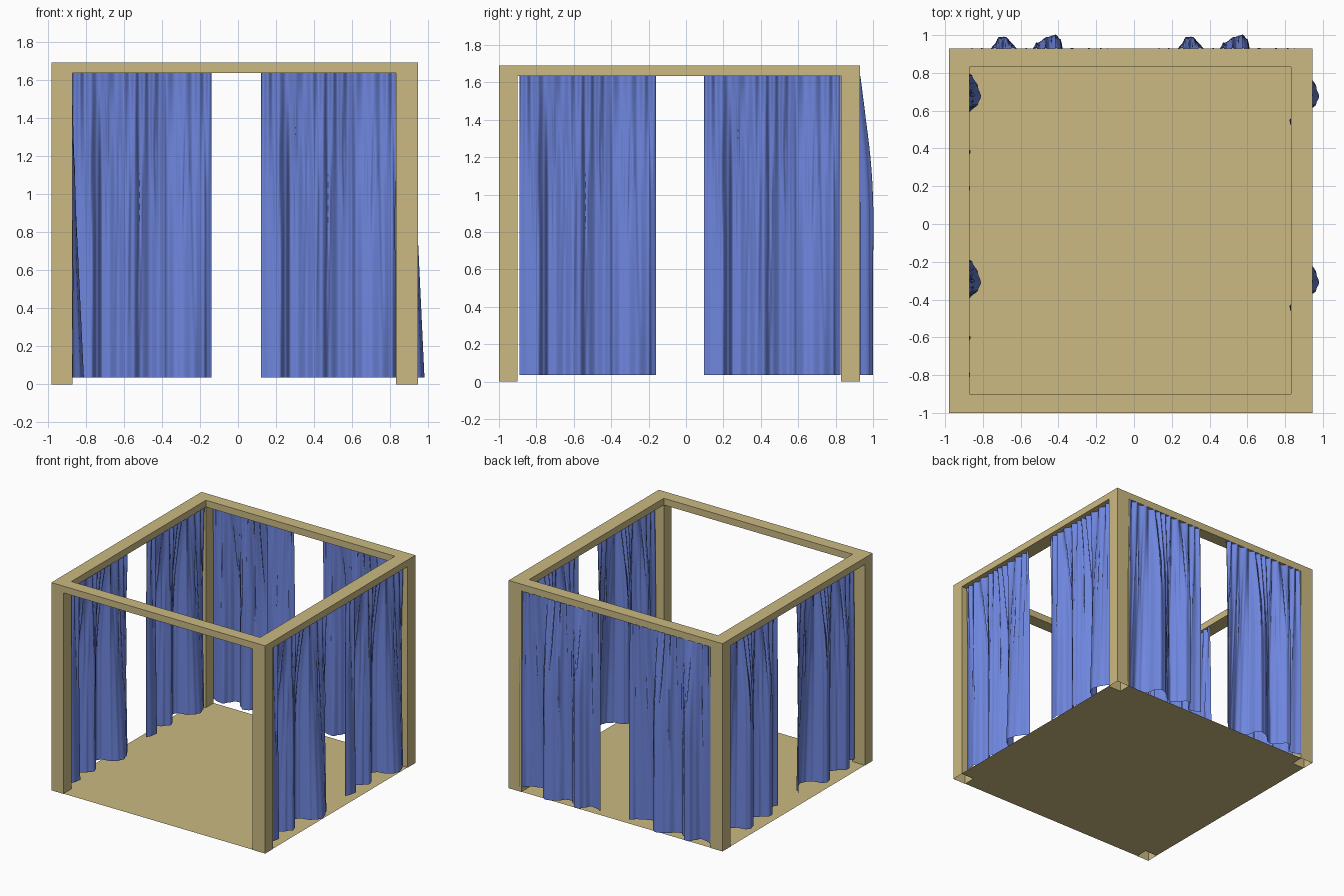
import bpy
import bmesh
import math
import random

cube = bpy.data.objects.get("Cube")
if cube:
    bpy.data.objects.remove(cube, do_unlink=True)


def material(name, rgb):
    mat = bpy.data.materials.new(name)
    mat.use_nodes = True
    mat.diffuse_color = (*rgb, 1)
    mat.node_tree.nodes["Principled BSDF"].inputs["Base Color"].default_value = (*rgb, 1)
    return mat


TAN = material("tan wood", (0.60, 0.49, 0.225))
BLUE = material("blue cloth", (0.155, 0.235, 0.72))


def add_object(name, bm, mat):
    mesh = bpy.data.meshes.new(name)
    bm.to_mesh(mesh)
    bm.free()
    mesh.materials.append(mat)
    obj = bpy.data.objects.new(name, mesh)
    bpy.context.collection.objects.link(obj)
    return obj


def box(name, x, y, z, open_bottom=False):
    bm = bmesh.new()
    bmesh.ops.create_cube(bm, size=1)
    for v in bm.verts:
        v.co = [r[0] if c < 0 else r[1] for c, r in zip(v.co, (x, y, z))]
    if open_bottom:
        bm.normal_update()
        bmesh.ops.delete(bm, geom=[f for f in bm.faces if f.normal.z < -0.9],
                         context='FACES_ONLY')
    return add_object(name, bm, TAN)


# Frame: four posts with open feet, four beams
XS = (-0.98, -0.87, 0.83, 0.945)
YS = (-1.0, -0.90, 0.83, 0.93)
TOP, UNDER = 1.69, 1.635
for sx, x in (("right", XS[:2]), ("left", XS[2:])):
    for sy, y in (("front", YS[:2]), ("back", YS[2:])):
        box(f"{sy}_{sx}_post", x, y, (0, TOP), open_bottom=True)
    box(f"{sx}_beam", x, YS[1:3], (UNDER, TOP))
for sy, y in (("front", YS[:2]), ("back", YS[2:])):
    box(f"{sy}_beam", XS[1:3], y, (UNDER, TOP))

# Floor sheet with the post corners left out
bm = bmesh.new()
grid = [[bm.verts.new((x, y, 0.002)) for y in YS] for x in XS]
for i in range(3):
    for j in range(3):
        if i == 1 or j == 1:
            bm.faces.new((grid[i][j], grid[i + 1][j], grid[i + 1][j + 1], grid[i][j + 1]))
add_object("floor", bm, TAN)

# Curtain folds: depth along the hem, positive and negative sides
WIDTH, HEM, RAIL = 0.73, 0.035, 1.635
FOLDS = [(0, 0.01), (0.05, -0.01), (0.10, -0.018), (0.13, 0.03), (0.155, 0.07),
         (0.19, 0.07), (0.24, 0.015), (0.28, -0.018), (0.32, -0.005), (0.36, 0.04),
         (0.41, 0.07), (0.45, 0.08), (0.48, 0.06), (0.50, -0.02), (0.54, -0.06),
         (0.58, -0.075), (0.63, -0.06), (0.69, -0.03), (0.71, 0.0), (0.73, 0.012)]
random.seed(4)
# Each wrinkle: position, drift, width, depth, lowest and highest reach down the cloth
WRINKLES = [(random.uniform(0.02, 0.71), random.uniform(-0.03, 0.03),
             random.uniform(0.006, 0.013), random.choice((-1, 1)) * random.uniform(0.006, 0.012),
             random.uniform(0, 0.25), random.uniform(0.3, 0.95)) for _ in range(26)]


def fold(u):
    for (a, da), (b, db) in zip(FOLDS, FOLDS[1:]):
        if u <= b:
            s = (u - a) / (b - a)
            return da + (db - da) * s * s * (3 - 2 * s)
    return FOLDS[-1][1]


def depth(u, t):
    f = fold(u)
    out = math.sin(math.pi / 2 * min(1, 2 * t))
    d = f * (out if f > 0 else t)
    # gathered pleats under the rail
    d += 0.012 * max(0, 1 - t * 2.5) * math.sin(u * 95 + 2 * math.sin(u * 17))
    for pos, drift, width, amount, start, end in WRINKLES:
        if start < t < end:
            reach = math.sin(math.pi * (t - start) / (end - start))
            d += amount * reach * max(0, 1 - abs(u - pos - drift * t) / width)
    return d


def curtain(name, place, columns=150, rows=26):
    bm = bmesh.new()
    verts = []
    for r in range(rows + 1):
        t = r / rows
        verts.append([])
        for c in range(columns + 1):
            u = WIDTH * c / columns
            x, y = place(u, depth(u, t))
            verts[-1].append(bm.verts.new((x, y, RAIL + (HEM - RAIL) * t)))
    for r in range(rows):
        for c in range(columns):
            bm.faces.new((verts[r][c], verts[r + 1][c],
                          verts[r + 1][c + 1], verts[r][c + 1])).smooth = True
    add_object(name, bm, BLUE)


# Two panels on the back and on each side; the front stays open
for label, x0, y0 in (("first", -0.87, -0.89), ("second", 0.12, 0.095)):
    curtain(f"back_curtain_{label}", lambda u, d: (x0 + u, 0.92 + d))
    curtain(f"left_curtain_{label}", lambda u, d: (0.905 - d, y0 + u))
    curtain(f"right_curtain_{label}", lambda u, d: (-0.885 - d, y0 + u))
